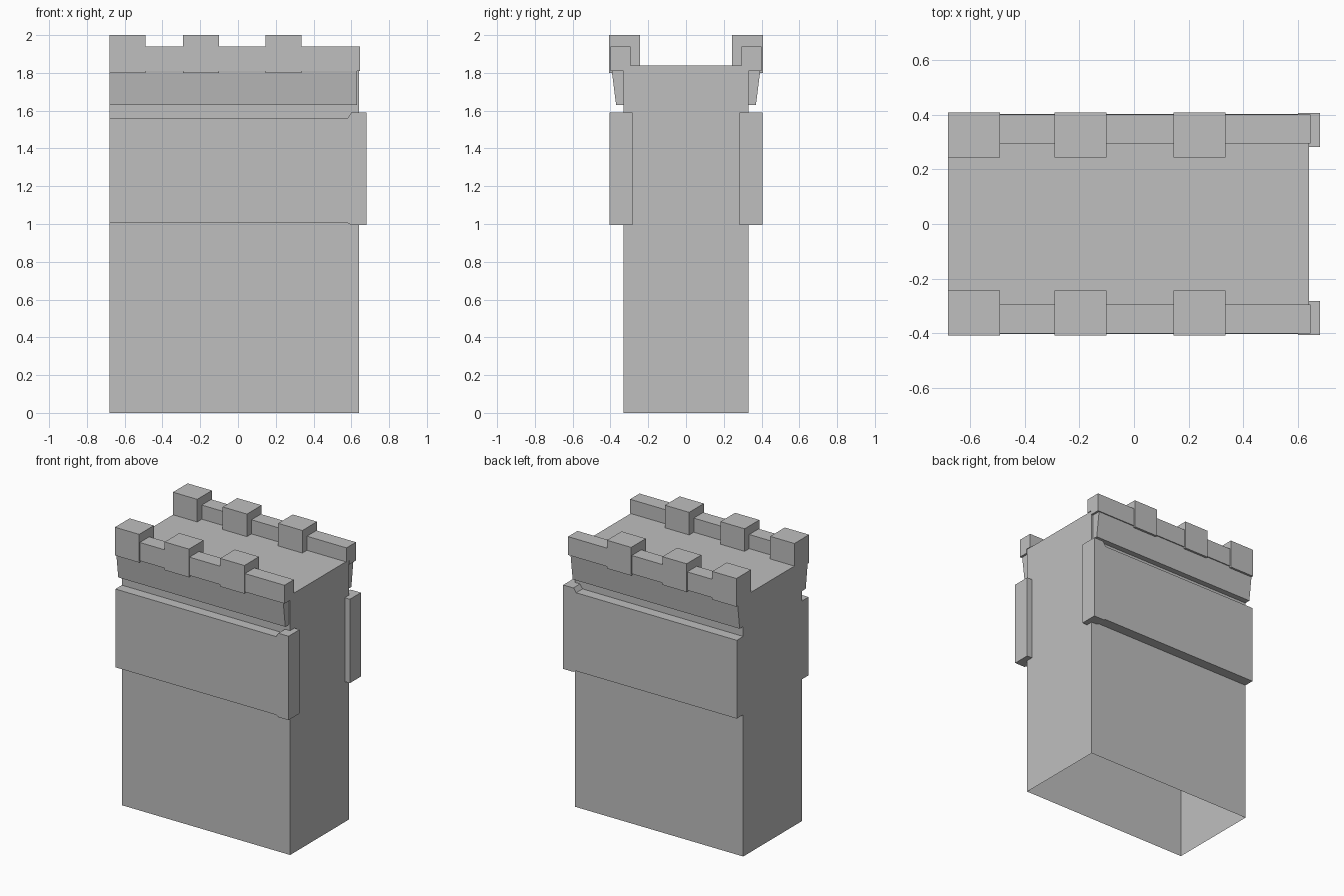
import bpy
import bmesh
from mathutils import Vector

if "Cube" in bpy.data.objects:
    bpy.data.objects.remove(bpy.data.objects["Cube"], do_unlink=True)

stone = bpy.data.materials.new("grey_stone")
stone.use_nodes = True
GREY = (0.52, 0.52, 0.52, 1.0)
stone.diffuse_color = GREY
stone.node_tree.nodes["Principled BSDF"].inputs["Base Color"].default_value = GREY


def prism(name, points, direction, open_start=False):
    """Extrude a closed outline along a direction, optionally leaving the start open."""
    bm = bmesh.new()
    start = [bm.verts.new(p) for p in points]
    end = [bm.verts.new(Vector(p) + Vector(direction)) for p in points]
    n = len(points)
    for i in range(n):
        j = (i + 1) % n
        bm.faces.new((start[i], start[j], end[j], end[i]))
    bm.faces.new(end)
    if not open_start:
        bm.faces.new(start)
    bmesh.ops.recalc_face_normals(bm, faces=bm.faces)
    mesh = bpy.data.meshes.new(name)
    bm.to_mesh(mesh)
    bm.free()
    mesh.materials.append(stone)
    obj = bpy.data.objects.new(name, mesh)
    bpy.context.collection.objects.link(obj)
    return obj


def along_x(name, profile, x0, x1, side):
    """Run a (y, z) profile along the wall, on the front (-1) or back (+1)."""
    return prism(name, [(x0, side * y, z) for y, z in profile], (x1 - x0, 0, 0))


LEFT, RIGHT = -0.68, 0.64      # wall ends
FACE, ROOF = 0.33, 1.84        # wall half depth and walkway height

# Hollow wall body, open underneath
prism("wall_body",
      [(LEFT, -FACE, 0), (RIGHT, -FACE, 0), (RIGHT, FACE, 0), (LEFT, FACE, 0)],
      (0, 0, ROOF), open_start=True)


def ledge_profile(outer, inner, bottom, top):
    """L-shaped section resting on the walkway and overhanging the wall face."""
    return [(FACE, bottom), (outer, bottom), (outer, top),
            (inner, top), (inner, ROOF), (FACE, ROOF)]


parapet = ledge_profile(0.4, 0.294, 1.81, 1.94)
merlon = ledge_profile(0.407, 0.243, 1.80, 2.0)
cornice = [(FACE, 1.63), (0.37, 1.63), (0.393, 1.81), (FACE, 1.81)]

# Raised panel outline in x and z, taller at its corner end
panel = [(LEFT, 1.005), (0.58, 1.005), (0.6, 0.995), (RIGHT, 0.995),
         (RIGHT, 1.59), (0.6, 1.59), (0.58, 1.56), (LEFT, 1.56)]
corner = [(FACE, 0.995), (0.405, 0.995), (0.405, 1.59), (FACE, 1.59)]
corner_wrap = [(0.282, 0.995), (0.405, 0.995), (0.405, 1.59), (0.282, 1.59)]

for label, side in (("front", -1), ("back", 1)):
    along_x(label + "_cornice", cornice, LEFT, 0.63, side)
    along_x(label + "_parapet", parapet, LEFT, 0.645, side)
    for i, (x0, x1) in enumerate([(LEFT, -0.49), (-0.29, -0.1), (0.145, 0.335)]):
        along_x(f"{label}_merlon_{i + 1}", merlon, x0, x1, side)
    prism(label + "_panel", [(x, side * FACE, z) for x, z in panel],
          (0, side * 0.072, 0))
    along_x(label + "_panel_corner", corner, 0.6, RIGHT, side)
    along_x(label + "_panel_return", corner_wrap, RIGHT, 0.68, side)
